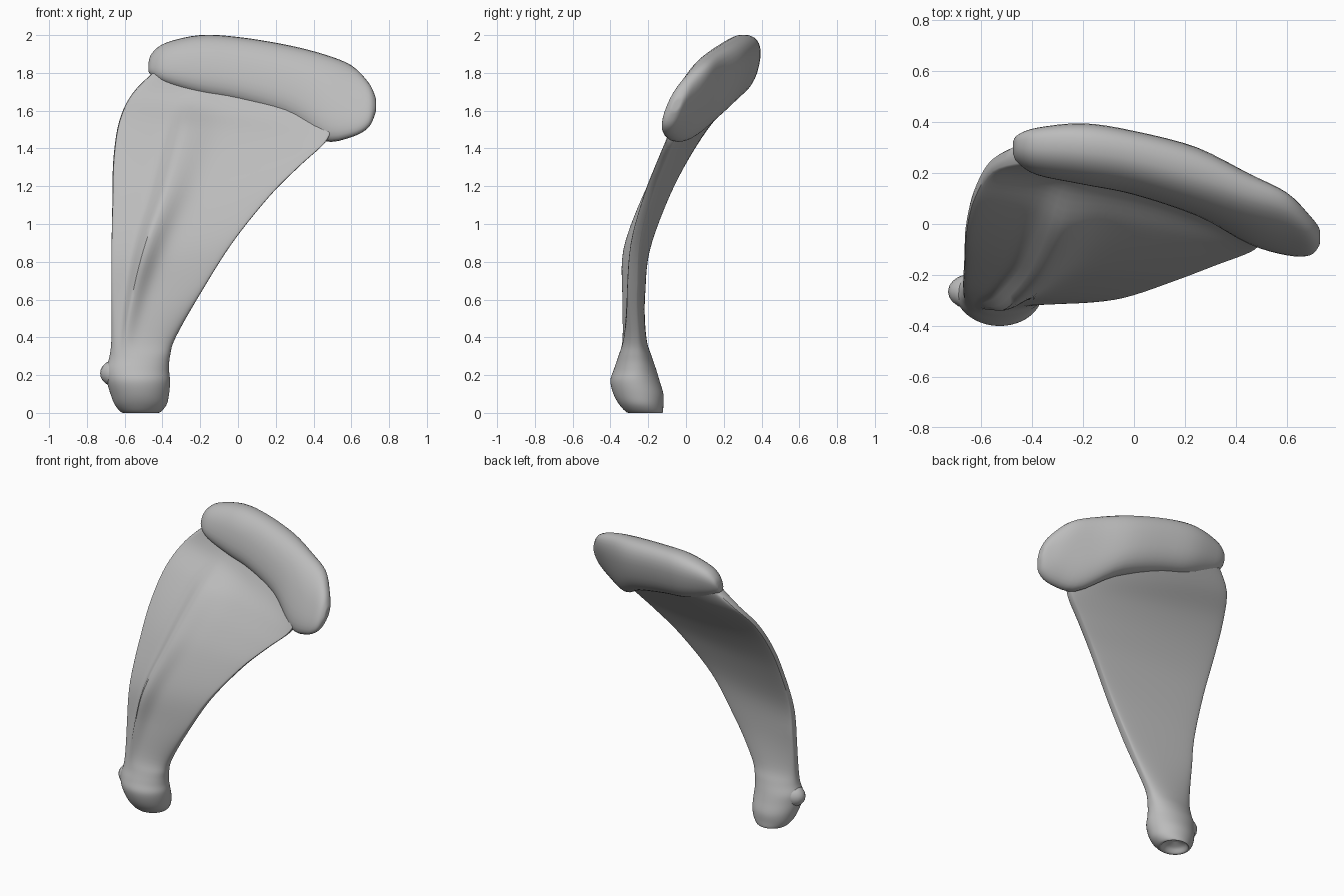
import bpy, bmesh, math
from mathutils import Vector

cube = bpy.data.objects.get("Cube")
if cube:
    bpy.data.objects.remove(cube, do_unlink=True)

bone = bpy.data.materials.new("bone_grey")
bone.use_nodes = True
bone.diffuse_color = (0.5, 0.5, 0.5, 1)
bone.node_tree.nodes["Principled BSDF"].inputs["Base Color"].default_value = bone.diffuse_color


def blend(p, q, r, e, t):
    return q + t * (r - p + t * (2*p - 5*q + 4*r - e + t * (3*(q - r) + e - p))) / 2


def spline(rows, steps):
    """Smooth in-between rows through the control rows."""
    out = []
    for i in range(len(rows) - 1):
        near = [rows[min(max(i + k, 0), len(rows) - 1)] for k in (-1, 0, 1, 2)]
        for s in range(steps):
            out.append([blend(*values, s / steps) for values in zip(*near)])
    return out + [list(rows[-1])]


def finish(obj):
    obj.data.materials.append(bone)
    bpy.ops.object.select_all(action='DESELECT')
    obj.select_set(True)
    bpy.context.view_layer.objects.active = obj
    bpy.ops.object.shade_smooth_by_angle(angle=math.radians(45))


def loft(name, rings):
    """Skin a list of closed rings and cap both ends."""
    bm = bmesh.new()
    loops = [[bm.verts.new(p) for p in ring] for ring in rings]
    n = len(loops[0])
    for a, b in zip(loops, loops[1:]):
        for i in range(n):
            j = (i + 1) % n
            bm.faces.new((a[i], a[j], b[j], b[i]))
    bm.faces.new(loops[0][::-1])
    bm.faces.new(loops[-1])
    bmesh.ops.recalc_face_normals(bm, faces=bm.faces)
    mesh = bpy.data.meshes.new(name)
    bm.to_mesh(mesh)
    bm.free()
    obj = bpy.data.objects.new(name, mesh)
    bpy.context.collection.objects.link(obj)
    finish(obj)


# Joint knob with a hollow socket: z, left x, right x, middle y, half depth
knob = [(0.05, -0.53, -0.50, -0.21, 0.015),
        (0.03, -0.58, -0.45, -0.21, 0.06),
        (0.00, -0.61, -0.42, -0.215, 0.09),
        (0.04, -0.65, -0.38, -0.235, 0.115),
        (0.10, -0.675, -0.365, -0.252, 0.132),
        (0.17, -0.695, -0.36, -0.27, 0.13),
        (0.23, -0.70, -0.365, -0.27, 0.112),
        (0.30, -0.68, -0.36, -0.27, 0.088)]

# Blade: left edge, right edge, half thickness, bow, ridge height, ridge place
blade = [((-0.67, -0.27, 0.40), (-0.33, -0.27, 0.40), 0.06, 0, 0.01, 0.22),
         ((-0.67, -0.25, 0.62), (-0.20, -0.28, 0.63), 0.042, 0, 0.04, 0.235),
         ((-0.67, -0.22, 0.85), (-0.03, -0.265, 0.90), 0.036, 0, 0.065, 0.265),
         ((-0.665, -0.12, 1.12), (0.17, -0.20, 1.15), 0.034, 0, 0.06, 0.31),
         ((-0.66, -0.01, 1.34), (0.33, -0.14, 1.31), 0.034, 0.01, 0.055, 0.32),
         ((-0.63, 0.115, 1.54), (0.46, -0.09, 1.43), 0.036, 0.03, 0.05, 0.31),
         ((-0.56, 0.23, 1.69), (0.50, -0.05, 1.52), 0.045, 0.06, 0.01, 0.3),
         ((-0.43, 0.28, 1.82), (0.52, 0.00, 1.62), 0.07, 0.08, 0, 0.3)]

controls = [(x0, y, z, x1, y, z, t, 0, 0, 0.25) for z, x0, x1, y, t in knob]
controls += [(*l, *r, *rest) for l, r, *rest in blade]


def blade_ring(row, n=96):
    left, right = Vector(row[:3]), Vector(row[3:6])
    t, bow, ridge, place = row[6:]
    # Round at the joint, slab-like with blunt edges higher up
    flat = max(0.25, 1 - 1.6 * max(0, left.z - 0.2))
    ring = []
    for i in range(n):
        a = math.tau * i / n
        s = math.sin(a) if i % (n // 2) else 0
        # Keep one column running along the ridge crest
        u = ((1 - math.cos(a)) / 2) ** (math.log(place) / math.log(0.25))
        p = left.lerp(right, u)
        p.y += bow * 4 * u * (1 - u) + math.copysign(t * abs(s) ** flat, s)
        if s < 0:
            # Raised ridge on the front, steep on its outer side
            width = 0.05 if u < place else 0.13
            p.y -= ridge * math.exp(-((u - place) / width) ** 2)
        ring.append(p)
    return ring


loft("blade_and_joint", [blade_ring(r) for r in spline(controls, 5)])

# Thick upper rim: centre x, y, z, half height, lean, half thickness
rim = [(-0.475, 0.30, 1.83, 0.02, 0.01, 0.02),
       (-0.455, 0.295, 1.845, 0.06, 0.02, 0.05),
       (-0.38, 0.285, 1.85, 0.11, 0.03, 0.085),
       (-0.20, 0.275, 1.84, 0.16, 0.035, 0.112),
       (0.00, 0.24, 1.815, 0.175, 0.04, 0.115),
       (0.25, 0.165, 1.755, 0.195, 0.05, 0.12),
       (0.45, 0.06, 1.67, 0.23, 0.08, 0.105),
       (0.60, 0.00, 1.65, 0.19, 0.085, 0.08),
       (0.69, -0.045, 1.63, 0.12, 0.05, 0.055),
       (0.725, -0.05, 1.63, 0.05, 0.02, 0.03),
       (0.73, -0.05, 1.63, 0.02, 0.01, 0.01)]


def rim_ring(row, n=32):
    x, y, z, high, lean, thick = row
    ring = []
    for i in range(n):
        a = math.tau * i / n
        # Squarish oval
        c, s = (math.copysign(abs(v) ** 0.85, v) for v in (math.cos(a), math.sin(a)))
        ring.append(Vector((x, y + lean * c + thick * s, z + high * c)))
    return ring


loft("upper_rim", [rim_ring(r) for r in spline(rim, 4)])

# Small bump on the outer side of the joint
bpy.ops.mesh.primitive_uv_sphere_add(segments=20, ring_count=12, location=(-0.635, -0.265, 0.21))
joint_bump = bpy.context.object
joint_bump.name = "joint_bump"
joint_bump.scale = (0.095, 0.07, 0.075)
finish(joint_bump)
